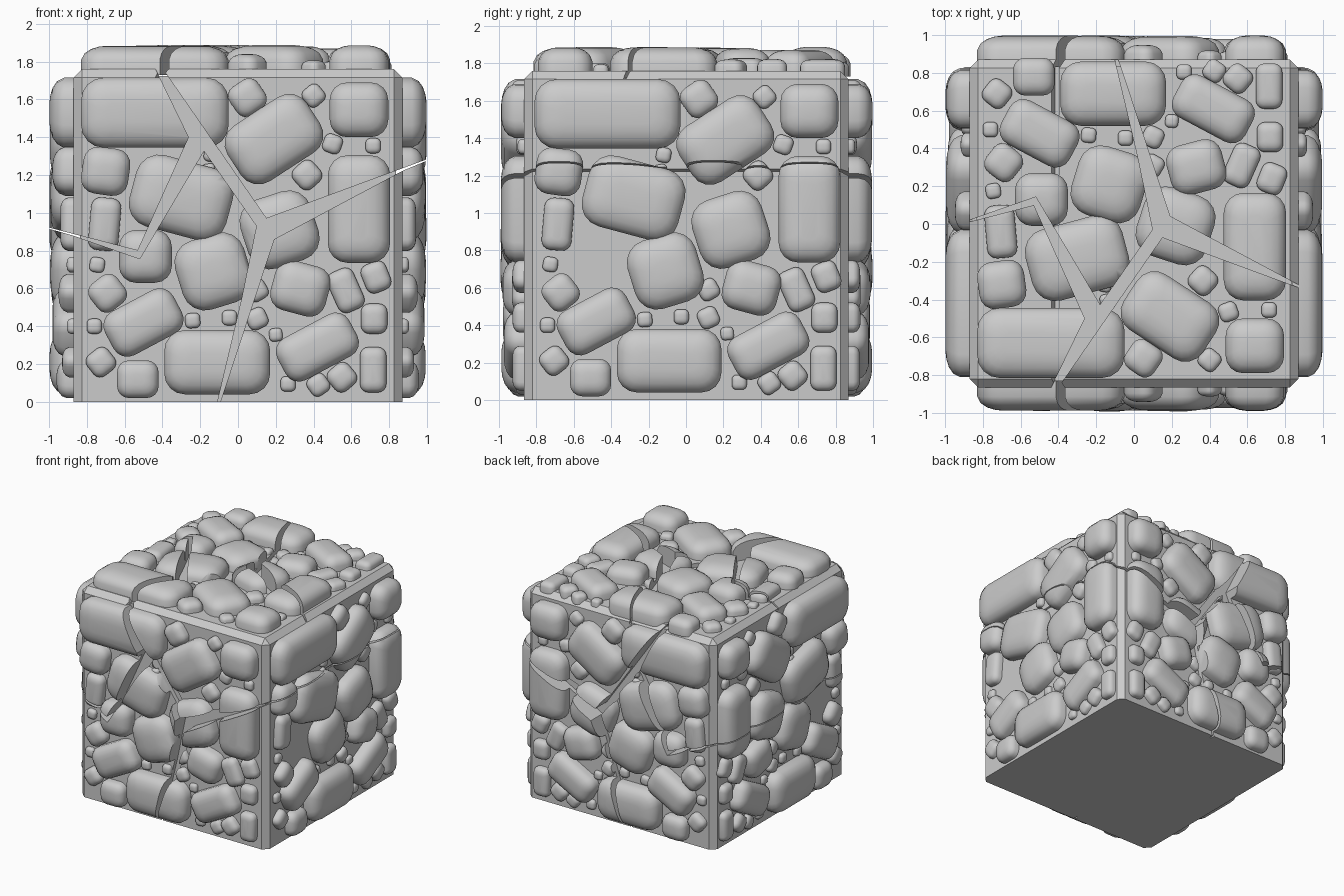
import bpy, bmesh, math, random

if "Cube" in bpy.data.objects:
    bpy.data.objects.remove(bpy.data.objects["Cube"])

random.seed(4)
X, YF, YB, TOP = 0.87, -0.865, 0.87, 1.76     # core block extents

# Face layout shared by all sides: u, v, width, height, rotation in degrees
STONES = [
    (-.44, 1.53, .78, .37, 0), (.64, 1.545, .31, .29, 0), (.19, 1.39, .50, .35, 33),
    (-.70, 1.22, .25, .25, -8), (-.30, 1.08, .53, .39, -15), (.64, 1.02, .33, .57, 0),
    (-.705, .94, .16, .28, -5), (.22, .91, .39, .38, 18), (-.13, .69, .38, .38, 17),
    (.33, .60, .30, .27, -15), (.57, .59, .15, .23, 24), (-.50, .42, .41, .26, 28),
    (-.53, .12, .22, .20, 0), (-.11, .21, .56, .34, 0), (.42, .29, .43, .25, 28),
    (.715, .17, .14, .24, 0), (.72, .44, .14, .16, 0), (.73, .66, .14, .16, 22)]
EXTRA = (-.49, .77, .28, .28, 0)
# Pebbles: u, v, size, rotation
PEBBLES = [
    (.05, 1.61, .18, 35), (.40, 1.62, .11, 40), (.50, 1.365, .10, -20), (.715, 1.355, .08, 0),
    (-.14, 1.31, .08, -10), (-.155, 1.225, .07, 10), (.365, 1.20, .14, 42), (-.745, .725, .08, -10),
    (-.69, .575, .18, 38), (-.76, .40, .08, 0), (-.24, .43, .08, 5), (-.045, .445, .08, 0),
    (.10, .44, .11, 25), (.20, .355, .07, 5), (-.725, .21, .14, 38), (.265, .095, .08, 0),
    (.425, .09, .11, 35), (.55, .13, .14, 40), (.10, .59, .11, 30)]
# Branching crack outline in the same u, v space
CRACK = [
    (-.455, 1.80), (-.26, 1.40), (-.53, .80), (-1.05, .935), (-1.05, .93), (-.87, .879),
    (-.52, .757), (-.18, 1.33), (.10, .93), (.02, .54), (-.12, -.05), (-.11, -.05),
    (.19, .86), (.87, 1.222), (1.05, 1.297), (1.05, 1.302), (.15, .97), (-.425, 1.80)]

FACES = {
    "front": lambda u, v, n: (u, YF - n, v),
    "back": lambda u, v, n: (u, YB + n, v),
    "right": lambda u, v, n: (X + n, u + .02, v),
    "left": lambda u, v, n: (-X - n, u + .02, v),
    "top": lambda u, v, n: (u, .90 - v, TOP + n)}


def finish(bm, name):
    bmesh.ops.recalc_face_normals(bm, faces=bm.faces[:])
    me = bpy.data.meshes.new(name)
    bm.to_mesh(me)
    bm.free()
    ob = bpy.data.objects.new(name, me)
    bpy.context.collection.objects.link(ob)
    return ob


def loft(name, rings):
    """Closed solid through rings of points."""
    bm = bmesh.new()
    vs = [[bm.verts.new(p) for p in r] for r in rings]
    n = len(vs[0])
    for a, b in zip(vs, vs[1:]):
        for i in range(n):
            bm.faces.new((a[i], a[(i + 1) % n], b[(i + 1) % n], b[i]))
    bm.faces.new(vs[0][::-1])
    bm.faces.new(vs[-1])
    return finish(bm, name)


def stone(name, place, u, v, w, h, deg):
    """Rounded block: squarish outline, upright sides, soft shoulder, low dome."""
    s = min(w, h)
    out = min(.128, .45 * s) * random.uniform(.95, 1)
    ca, sa = math.cos(math.radians(deg)), math.sin(math.radians(deg))
    rings = []
    for depth, inset in ((-.03, 0), (out * .4, 0), (out * .68, .05), (out * .86, .14),
                         (out * .96, .25), (out, .36)):
        a, b, r = w / 2 - inset * s, h / 2 - inset * s, s * (.32 - inset * .55)
        ring = []
        for k, (sx, sy) in enumerate(((1, 1), (-1, 1), (-1, -1), (1, -1))):
            for j in range(5):
                t = math.pi / 2 * (k + j / 4)
                p = sx * (a - r) + r * math.cos(t)
                q = sy * (b - r) + r * math.sin(t)
                ring.append(place(u + p * ca - q * sa, v + p * sa + q * ca, depth))
        rings.append(ring)
    return loft(name, rings)


def box(name, x, y0, y1, z0, z1):
    return loft(name, [[(-x, y0, z), (x, y0, z), (x, y1, z), (-x, y1, z)] for z in (z0, z1)])


def cutter(name, place):
    ob = loft(name, [[place(u, v, e) for u, v in CRACK] for e in (0, 1)])
    ob.hide_render = True
    return ob


def add_cuts(ob, cutters):
    for c in cutters:
        m = ob.modifiers.new("crack", 'BOOLEAN')
        m.operation, m.solver, m.object = 'DIFFERENCE', 'EXACT', c


def bake(obs):
    """Replace each mesh by its cut result, then drop the modifiers."""
    dg = bpy.context.evaluated_depsgraph_get()
    dg.update()
    done = [bpy.data.meshes.new_from_object(o.evaluated_get(dg)) for o in obs]
    for o, me in zip(obs, done):
        o.modifiers.clear()
        o.data = me


# Crack cutters: one runs front to back, one is sunk into the top
crack_y = cutter("crack_cutter_through", lambda u, v, e: (u, -1.2 + 2.4 * e, v))
crack_z = cutter("crack_cutter_top", lambda u, v, e: (u, .90 - v, 1.70 + .4 * e))

# Mortar block with chamfered upright and top edges
core = box("mortar_block", X, YF, YB, 0, TOP)
bm = bmesh.new()
bm.from_mesh(core.data)
edges = [e for e in bm.edges if max(p.co.z for p in e.verts) > 1]
bmesh.ops.bevel(bm, geom=edges, offset=.045, segments=1, affect='EDGES')
bm.to_mesh(core.data)
bm.free()
add_cuts(core, [crack_y, crack_z])

# Solid heart showing at the bottom of the cracks
box("inner_block", X - .035, YF + .035, YB - .035, 0, TOP - .035)

# Stones on the five visible faces, each cut on its own
groups = {}
for side, place in FACES.items():
    layout = STONES + ([EXTRA] if side in ("front", "back", "top") else [])
    layout = layout + [(u, v, s, s, d) for u, v, s, d in PEBBLES]
    groups[side] = [stone(side + "_stones", place, *item) for item in layout]
    for ob in groups[side]:
        add_cuts(ob, [crack_z] if side == "top" else [crack_y])
bake([core] + [o for g in groups.values() for o in g])

# Join the stones of each face and smooth them
for obs in groups.values():
    bpy.ops.object.select_all(action='DESELECT')
    for o in obs:
        o.select_set(True)
    bpy.context.view_layer.objects.active = obs[0]
    bpy.ops.object.join()
    bpy.ops.object.shade_smooth_by_angle(angle=math.radians(35))

for c in (crack_y, crack_z):
    bpy.data.objects.remove(c)
